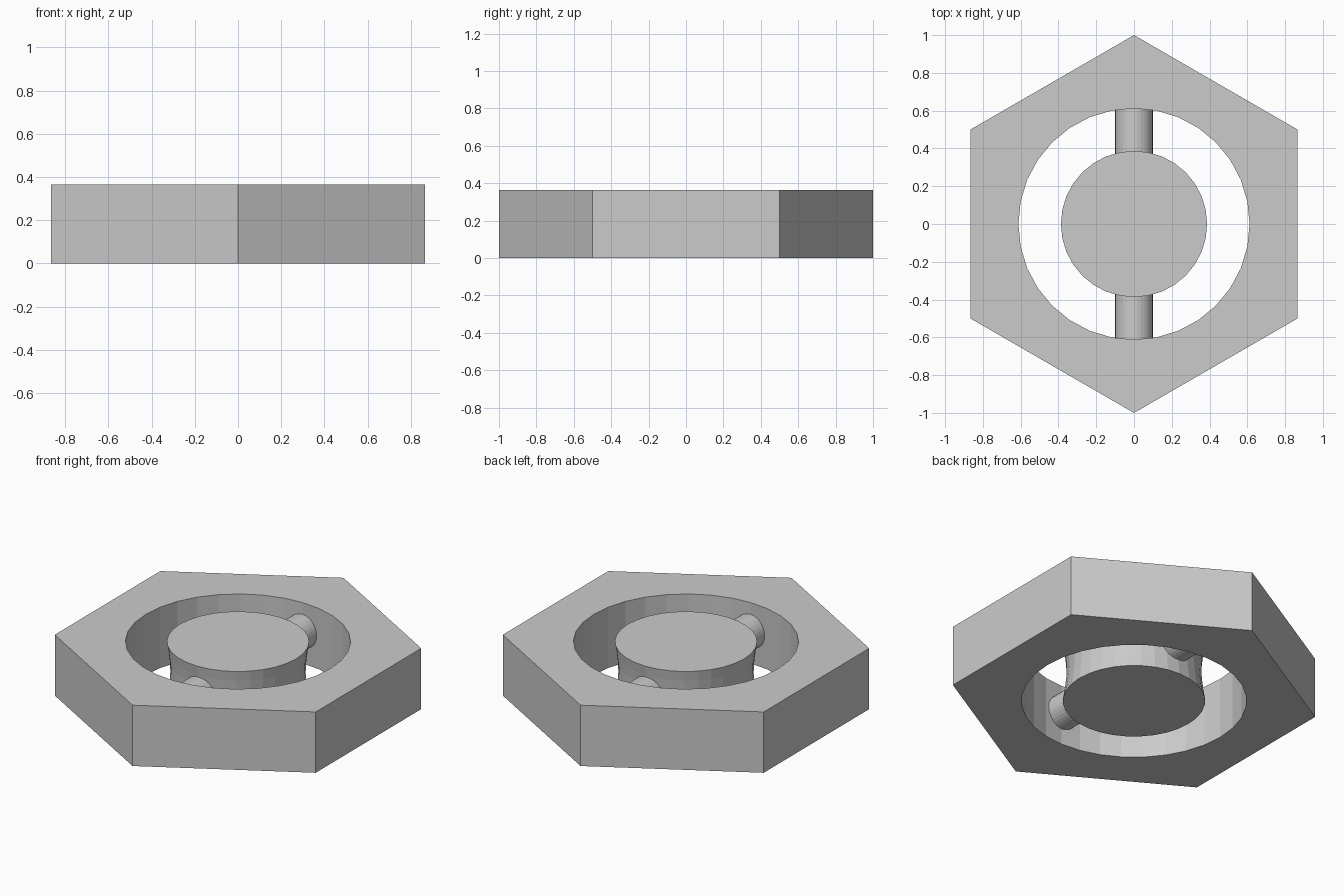
import bpy, bmesh, math

if "Cube" in bpy.data.objects:
    bpy.data.objects.remove(bpy.data.objects["Cube"])

H = 0.365      # overall height
HOLE_R = 0.612
HUB_R, WAIST_R = 0.387, 0.368
PIN_R, PIN_Z = 0.1, 0.195
SIDES = 32


def cylinder(name, sides, radius, depth, location, rotation=(0, 0, 0)):
    bpy.ops.mesh.primitive_cylinder_add(vertices=sides, radius=radius, depth=depth,
                                        location=location, rotation=rotation)
    obj = bpy.context.object
    obj.name = name
    return obj


def lathe(name, profile, sides):
    """Stack rings from (radius, z) pairs and cap both ends."""
    bm = bmesh.new()
    rings = []
    for r, z in profile:
        rings.append([bm.verts.new((r * math.sin(a), r * math.cos(a), z))
                      for a in (2 * math.pi * i / sides for i in range(sides))])
    for low, high in zip(rings, rings[1:]):
        for i in range(sides):
            j = (i + 1) % sides
            bm.faces.new((low[i], low[j], high[j], high[i]))
    bm.faces.new(rings[0])
    bm.faces.new(rings[-1])
    bmesh.ops.recalc_face_normals(bm, faces=bm.faces)
    mesh = bpy.data.meshes.new(name)
    bm.to_mesh(mesh)
    bm.free()
    obj = bpy.data.objects.new(name, mesh)
    bpy.context.collection.objects.link(obj)
    return obj


# hexagonal frame with a round hole
frame = cylinder("hex_frame", 6, 1.0, H, (0, 0, H / 2))
cutter = cylinder("hole_cutter", SIDES, HOLE_R, 1, (0, 0, H / 2))
cut = frame.modifiers.new("hole", 'BOOLEAN')
cut.object = cutter
cut.operation = 'DIFFERENCE'
cut.solver = 'EXACT'
bpy.context.view_layer.objects.active = frame
bpy.ops.object.modifier_apply(modifier=cut.name)
bpy.data.objects.remove(cutter)

# central hub with a slightly waisted side
steps = 6
lathe("hub", [(HUB_R - (HUB_R - WAIST_R) * math.sin(math.pi * i / steps), H * i / steps)
              for i in range(steps + 1)], SIDES)

# pins joining the hub to the frame, front and back
for name, side in (("front_pin", -1), ("back_pin", 1)):
    cylinder(name, SIDES, PIN_R, 0.30, (0, side * 0.49, PIN_Z), (math.pi / 2, 0, 0))
